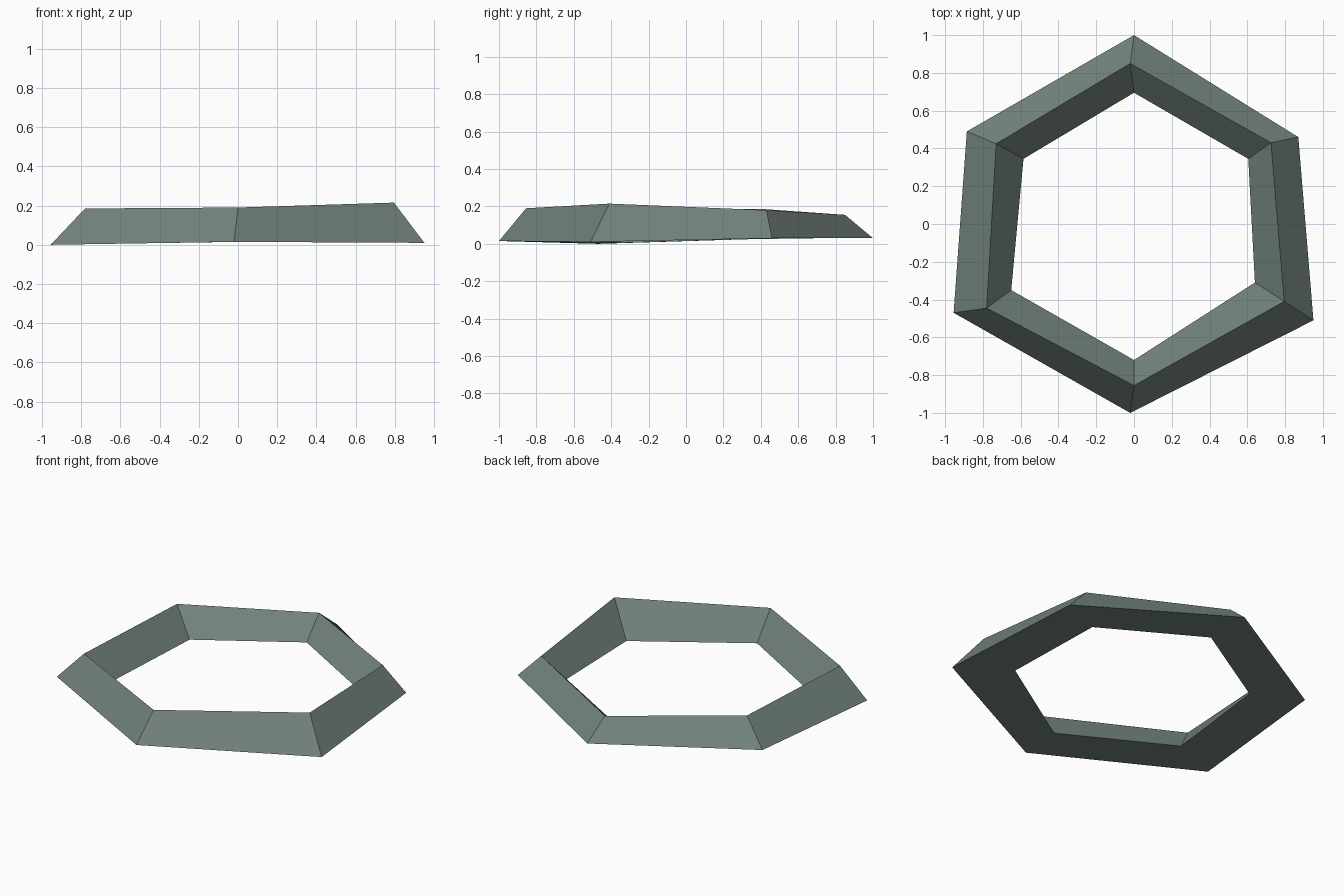
import bpy
import bmesh

cube = bpy.data.objects.get("Cube")
if cube:
    bpy.data.objects.remove(cube, do_unlink=True)

# Single grey-green material
mat = bpy.data.materials.new("grey_green")
mat.use_nodes = True
colour = (0.17, 0.225, 0.2, 1)
mat.diffuse_color = colour
mat.node_tree.nodes["Principled BSDF"].inputs["Base Color"].default_value = colour

# Slightly irregular hexagon loops, counter-clockwise from the back corner
outer = [(0, 1, .03), (-.885, .49, .03), (-.955, -.47, 0),
         (-.02, -1, .015), (.95, -.51, .01), (.87, .46, .03)]
ridge = [(-.02, .85, .155), (-.73, .425, .185), (-.78, -.445, .185),
         (0, -.855, .19), (.795, -.41, .215), (.725, .43, .18)]
inner = [(0, .695, .03), (-.585, .345, .025), (-.65, -.35, .005),
         (0, -.72, .015), (.64, -.31, .015), (.605, .345, .03)]

# Bridge the loops into a closed ring with a triangular section
bm = bmesh.new()
loops = [[bm.verts.new(p) for p in loop] for loop in (outer, ridge, inner)]
for a, b in zip(loops, loops[1:] + loops[:1]):
    for i in range(len(a)):
        j = (i + 1) % len(a)
        bm.faces.new((a[i], a[j], b[j], b[i]))
bmesh.ops.recalc_face_normals(bm, faces=bm.faces)

mesh = bpy.data.meshes.new("hexagonal_ring")
bm.to_mesh(mesh)
bm.free()
mesh.materials.append(mat)
ring = bpy.data.objects.new("hexagonal_ring", mesh)
bpy.context.collection.objects.link(ring)
